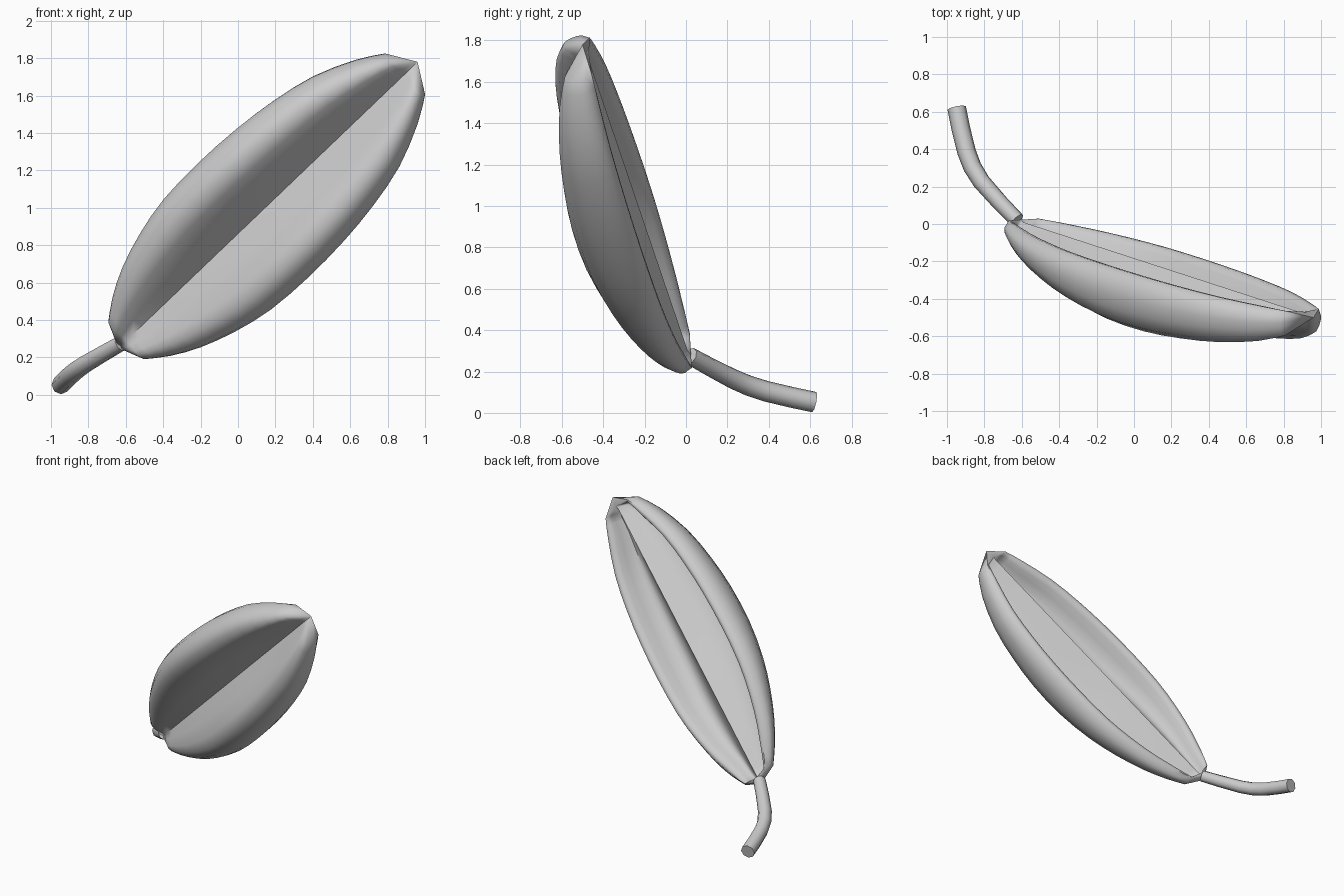
import bpy, bmesh, math
from mathutils import Vector

if "Cube" in bpy.data.objects:
    bpy.data.objects.remove(bpy.data.objects["Cube"])

grey = bpy.data.materials.new("plain_grey")
grey.use_nodes = True
grey.diffuse_color = (0.6, 0.6, 0.6, 1)
grey.node_tree.nodes["Principled BSDF"].inputs["Base Color"].default_value = (0.6, 0.6, 0.6, 1)


def smooth(obj, angle):
    bpy.ops.object.select_all(action='DESELECT')
    obj.select_set(True)
    bpy.context.view_layer.objects.active = obj
    bpy.ops.object.shade_smooth_by_angle(angle=math.radians(angle))


def refine(points):
    """Insert a smooth midpoint between neighbouring points."""
    out = []
    for i in range(len(points) - 1):
        p, q = points[i], points[i + 1]
        before, after = points[max(i - 1, 0)], points[min(i + 2, len(points) - 1)]
        out += [p, tuple((9 * (b + c) - a - d) / 16
                         for a, b, c, d in zip(before, p, q, after))]
    return out + [points[-1]]


# Leaf frame: midrib from base to tip, width direction, front normal
base, tip = Vector((-0.64, 0.02, 0.25)), Vector((0.96, -0.5, 1.78))
along = (tip - base).normalized()
side = Vector((-0.69, -0.045, 0.72))
side = (side - along * side.dot(along)).normalized()
front = along.cross(side)
if front.y > 0:
    front = -front

# Stations along the midrib: position, half width, lobe depth
stations = refine([(0.03, 0.14, 0.07), (0.08, 0.22, 0.105), (0.15, 0.3, 0.15),
                   (0.24, 0.367, 0.2), (0.34, 0.412, 0.245), (0.46, 0.425, 0.283),
                   (0.58, 0.416, 0.288), (0.69, 0.388, 0.268), (0.8, 0.335, 0.232),
                   (0.9, 0.24, 0.175), (0.96, 0.155, 0.115)])
# Half sections: width fraction, depth fraction, width inset, depth offset
outer = [(0, 0, 0, 0.02), (0.25, 0.52, 0, 0), (0.5, 0.91, 0, 0), (0.68, 1, 0, 0),
         (0.85, 0.9, 0, 0), (0.96, 0.64, 0, 0), (1, 0.38, 0, 0),
         (0.99, 0.17, 0, 0), (0.98, 0.04, 0.015, 0), (0.98, 0, 0.04, -0.02)]
inner = [(0.98, 0, 0.068, -0.018), (0.98, 0.06, 0.092, 0), (0.95, 0.28, 0.1, 0),
         (0.85, 0.5, 0.1, 0), (0.7, 0.62, 0.09, 0), (0.5, 0.58, 0.07, 0),
         (0.25, 0.34, 0.03, 0), (0, 0, 0, -0.005)]


def ring(t, width, depth):
    """Closed loop: outside of both lobes, then back along the inside."""
    def place(p, sign):
        u, d, inset, offset = p
        reach = u * (width - inset * min(1, width / 0.25))
        return base.lerp(tip, t) + side * sign * reach + front * (d * depth + offset)
    return ([place(p, -1) for p in reversed(outer[1:])] + [place(p, 1) for p in outer]
            + [place(p, 1) for p in inner] + [place(p, -1) for p in reversed(inner[:-1])])


# Folded leaf with a thick rounded rim
bm = bmesh.new()
rows = [[bm.verts.new(co) for co in ring(*s)] for s in stations]
count = len(rows[0])
for a, b in zip(rows, rows[1:]):
    for i in range(count):
        j = (i + 1) % count
        bm.faces.new((a[i], a[j], b[j], b[i]))
# Close both ends, with the hollow stopping short of each point
rim = 2 * len(outer) - 2
for end, inset, row in ((base, along * 0.05, rows[0]), (tip, along * -0.07, rows[-1])):
    point = bm.verts.new(end)
    hollow = bm.verts.new(end + inset - front * 0.015)
    for i in range(count):
        apex = point if i < rim else hollow
        bm.faces.new((apex, row[i], row[(i + 1) % count]))
    bm.faces.new((point, row[rim], hollow))
    bm.faces.new((point, hollow, row[0]))
bmesh.ops.recalc_face_normals(bm, faces=bm.faces)
mesh = bpy.data.meshes.new("leaf")
bm.to_mesh(mesh)
bm.free()
leaf = bpy.data.objects.new("leaf", mesh)
bpy.context.collection.objects.link(leaf)
mesh.materials.append(grey)
smooth(leaf, 60)

# Bent stem with flat ends
path = refine([(-0.948, 0.62, 0.052, 1), (-0.895, 0.385, 0.105, 1),
               (-0.815, 0.225, 0.165, 0.95), (-0.625, 0.02, 0.275, 0.85)])
curve = bpy.data.curves.new("stem", 'CURVE')
curve.dimensions = '3D'
curve.bevel_depth = 0.05
curve.bevel_resolution = 2
curve.use_fill_caps = True
spline = curve.splines.new('POLY')
spline.points.add(len(path) - 1)
for p, (x, y, z, r) in zip(spline.points, path):
    p.co = (x, y, z, 1)
    p.radius = r
curve.materials.append(grey)
stem = bpy.data.objects.new("stem", curve)
bpy.context.collection.objects.link(stem)
bpy.ops.object.select_all(action='DESELECT')
stem.select_set(True)
bpy.context.view_layer.objects.active = stem
bpy.ops.object.convert(target='MESH')
smooth(bpy.context.view_layer.objects.active, 50)
